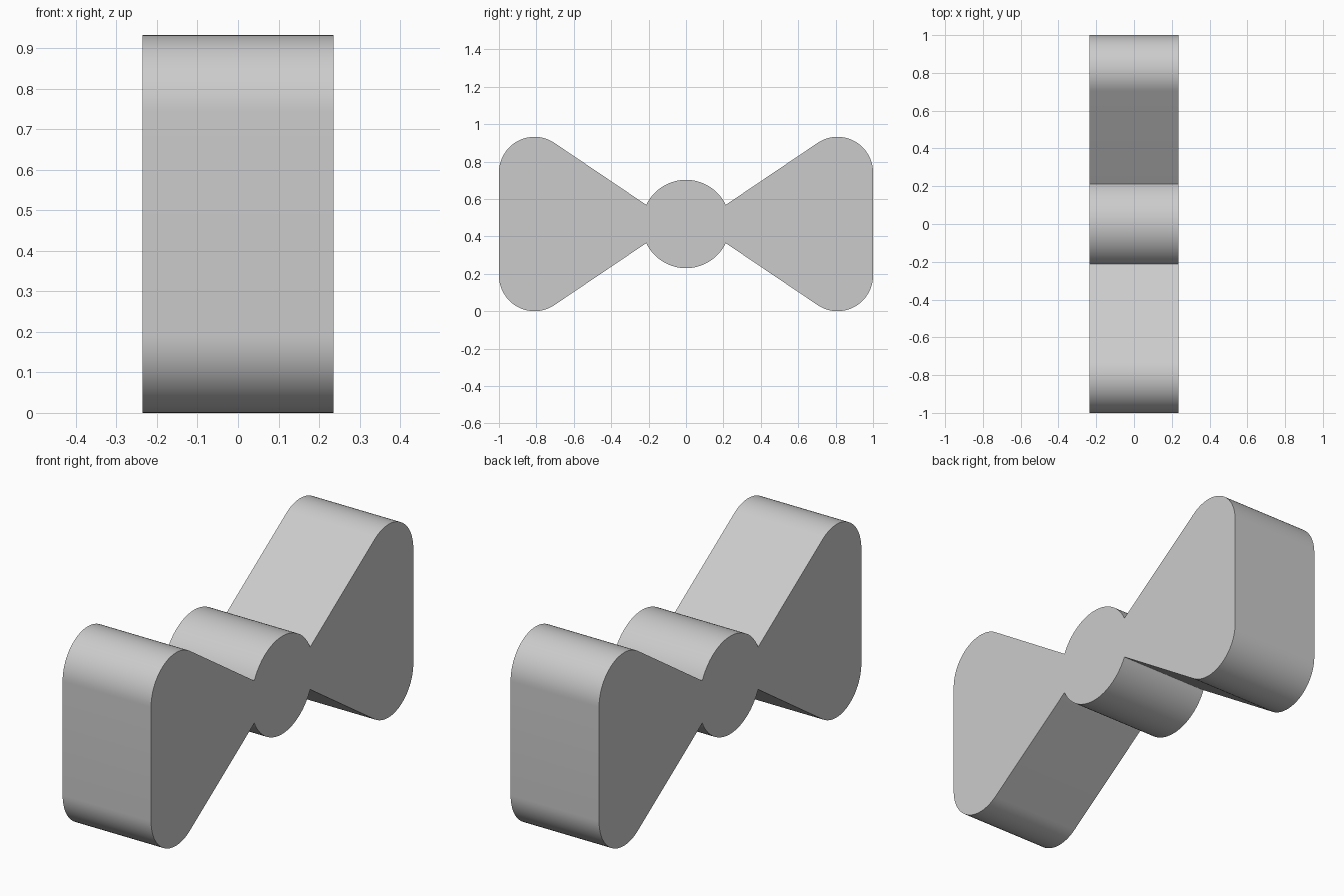
import bpy
import bmesh
from math import sin, cos, radians, atan2, sqrt, tan, pi

cube = bpy.data.objects.get("Cube")
if cube:
    bpy.data.objects.remove(cube, do_unlink=True)

HALF_WIDTH = 0.236
HALF_HEIGHT = 0.466
HUB_RADIUS = 0.236
CORNER_RADIUS = 0.19
SLOPE = radians(34)
STEPS = 24


def arc(cy, cz, radius, start, end, steps=STEPS):
    angles = [start + (end - start) * i / steps for i in range(steps + 1)]
    return [(cy + radius * cos(a), cz + radius * sin(a)) for a in angles]


# Rounded upper corner of a wing, from its flat end to its sloping side
corner = arc(1 - CORNER_RADIUS, HALF_HEIGHT - CORNER_RADIUS, CORNER_RADIUS, 0, pi / 2 + SLOPE)

# Where the sloping side meets the round hub
ty, tz = corner[-1]
m = tan(SLOPE)
c = tz - m * ty
hit_y = (-m * c + sqrt((1 + m * m) * HUB_RADIUS ** 2 - c * c)) / (1 + m * m)
hit_angle = atan2(m * hit_y + c, hit_y)

# Quarter outline, mirrored to the back and then to the underside
quarter = corner + arc(0, 0, HUB_RADIUS, hit_angle, pi / 2)
upper = quarter + [(-y, z) for y, z in reversed(quarter[:-1])]
outline = upper + [(y, -z) for y, z in reversed(upper)]

# Extrude the outline across the width
bm = bmesh.new()
verts = [bm.verts.new((-HALF_WIDTH, y, z + HALF_HEIGHT)) for y, z in outline]
cap = bm.faces.new(verts)
extruded = bmesh.ops.extrude_face_region(bm, geom=[cap], use_keep_orig=True)
moved = [g for g in extruded["geom"] if isinstance(g, bmesh.types.BMVert)]
bmesh.ops.translate(bm, verts=moved, vec=(2 * HALF_WIDTH, 0, 0))
bmesh.ops.recalc_face_normals(bm, faces=bm.faces)
mesh = bpy.data.meshes.new("bow_body")
bm.to_mesh(mesh)
bm.free()

body = bpy.data.objects.new("bow_body", mesh)
bpy.context.collection.objects.link(body)

# Plain grey material
grey = bpy.data.materials.new("light_grey")
grey.use_nodes = True
colour = (0.6, 0.6, 0.6, 1)
grey.diffuse_color = colour
grey.node_tree.nodes["Principled BSDF"].inputs["Base Color"].default_value = colour
mesh.materials.append(grey)

# Smooth curves, sharp rims and notches
bpy.ops.object.select_all(action="DESELECT")
body.select_set(True)
bpy.context.view_layer.objects.active = body
bpy.ops.object.shade_smooth_by_angle(angle=radians(30))
